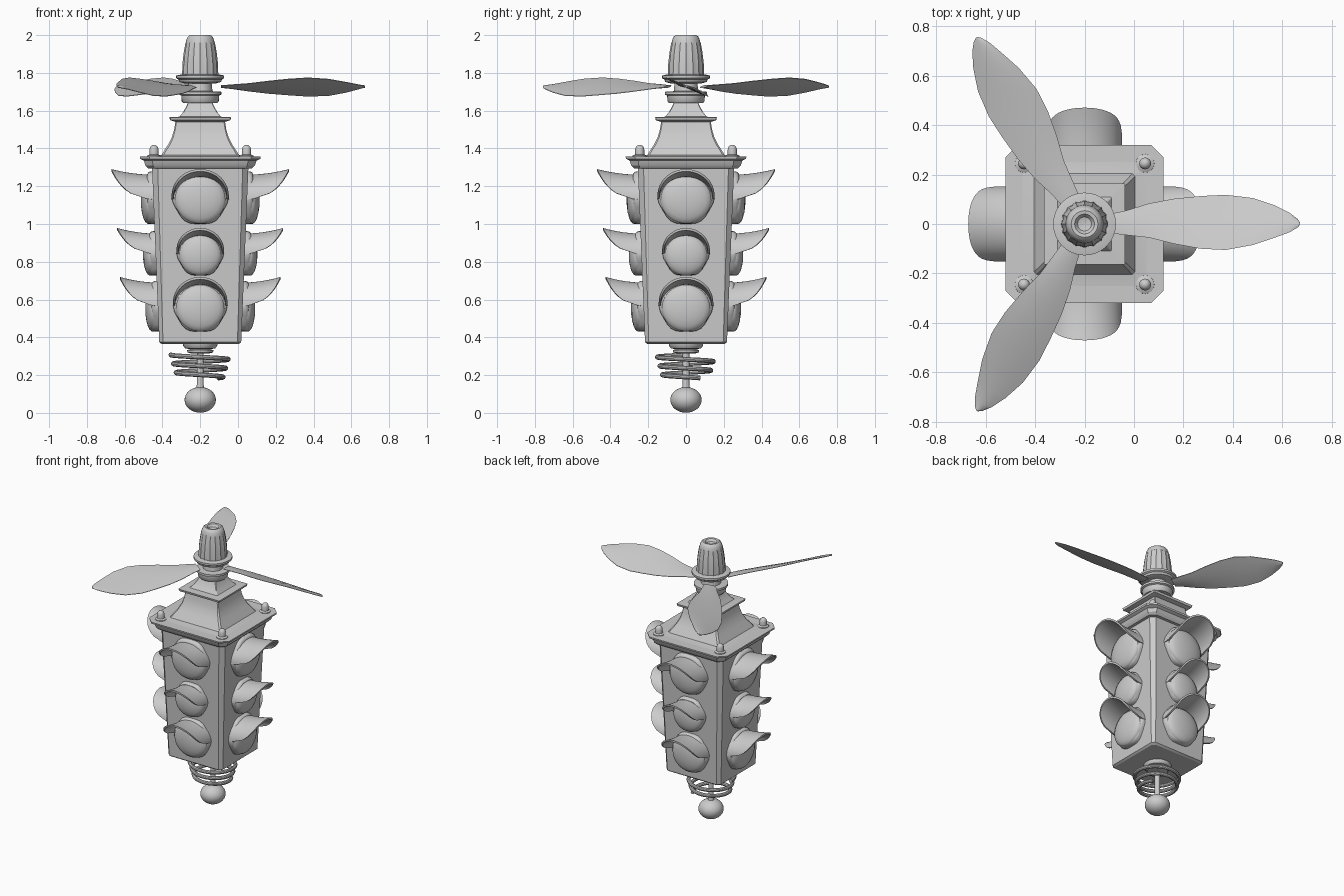
import bpy, bmesh, math
from math import sin, cos, pi, radians
from mathutils import Matrix

if "Cube" in bpy.data.objects:
    bpy.data.objects.remove(bpy.data.objects["Cube"])

CX = -0.2  # axis of the lantern body
grey = bpy.data.materials.new("light grey")
grey.diffuse_color = (0.6, 0.6, 0.6, 1)
grey.use_nodes = True
grey.node_tree.nodes["Principled BSDF"].inputs["Base Color"].default_value = grey.diffuse_color


def add_object(name, mesh, turn=0.0):
    ob = bpy.data.objects.new(name, mesh)
    bpy.context.collection.objects.link(ob)
    ob.matrix_world = Matrix.Translation((CX, 0, 0)) @ Matrix.Rotation(turn, 4, 'Z')
    return ob


def smooth(ob, angle=35):
    bpy.ops.object.select_all(action='DESELECT')
    ob.select_set(True)
    bpy.context.view_layer.objects.active = ob
    bpy.ops.object.shade_smooth_by_angle(angle=radians(angle))


def mesh_from_rings(name, rings, closed=True, caps=True):
    """Bridge successive rings of points into a skin."""
    bm = bmesh.new()
    rows = [[bm.verts.new(p) for p in ring] for ring in rings]
    n = len(rows[0])
    for a, b in zip(rows, rows[1:]):
        for i in range(n if closed else n - 1):
            j = (i + 1) % n
            bm.faces.new((a[i], a[j], b[j], b[i]))
    if caps:
        bm.faces.new(rows[0])
        bm.faces.new(rows[-1])
    bmesh.ops.recalc_face_normals(bm, faces=bm.faces)
    me = bpy.data.meshes.new(name)
    bm.to_mesh(me)
    bm.free()
    me.materials.append(grey)
    return me


def square_loft(name, profile):
    """profile: (z, half width, corner chamfer)"""
    rings = []
    for z, h, c in profile:
        k = h - c
        rings.append([(x, y, z) for x, y in ((h, -k), (h, k), (k, h), (-k, h),
                                             (-h, k), (-h, -k), (-k, -h), (k, -h))])
    ob = add_object(name, mesh_from_rings(name, rings))
    smooth(ob, 30)
    return ob


def lathe(name, profile, n=32, flute=0.0, at=(0, 0)):
    """profile: (z, radius); flute pulls in every other segment"""
    rings = [[(at[0] + r * (1 - flute * (i % 2)) * cos(2 * pi * i / n),
               at[1] + r * (1 - flute * (i % 2)) * sin(2 * pi * i / n), z)
              for i in range(n)] for z, r in profile]
    ob = add_object(name, mesh_from_rings(name, rings))
    smooth(ob)
    return ob


# Tapered housing, cornice and roof
square_loft("housing", [(0.365, 0.205, 0.02), (0.375, 0.217, 0.02), (1.30, 0.255, 0.03)])
square_loft("cornice", [(1.295, 0.275, 0.035), (1.31, 0.29, 0.04), (1.335, 0.298, 0.045),
                        (1.345, 0.318, 0.05), (1.357, 0.32, 0.05)])
square_loft("roof", [(1.352, 0.305, 0.045), (1.358, 0.24, 0.02), (1.365, 0.205, 0.012),
                     (1.39, 0.19, 0.01), (1.42, 0.17, 0.01), (1.46, 0.15, 0.008),
                     (1.50, 0.138, 0.006), (1.55, 0.13, 0.006)])
square_loft("upper_eave", [(1.54, 0.13, 0.004), (1.55, 0.16, 0.004), (1.565, 0.164, 0.004),
                           (1.568, 0.11, 0.004), (1.59, 0.092, 0.004), (1.62, 0.075, 0.004),
                           (1.65, 0.062, 0.004)])

# Rotor hub, ring and fluted knob
lathe("hub", [(1.64, 0.09), (1.65, 0.098), (1.68, 0.1), (1.685, 0.112), (1.70, 0.112),
              (1.703, 0.065), (1.75, 0.06)])
lathe("knob_ring", [(1.745, 0.085), (1.752, 0.11), (1.765, 0.115), (1.772, 0.127),
                    (1.786, 0.127), (1.792, 0.1)])
lathe("knob", [(1.785, 0.096), (1.85, 0.094), (1.91, 0.087), (1.96, 0.078)], 32, 0.05)
lathe("knob_top", [(1.955, 0.077), (1.975, 0.073), (1.992, 0.065), (2.0, 0.054),
                   (1.998, 0.04), (1.982, 0.028), (1.978, 0.01)])

# Propeller blades: (radius, lower edge, upper edge, twist slope)
stations = [(0.11, -0.038, 0.042, 0.12), (0.17, -0.045, 0.055, 0.22),
            (0.26, -0.055, 0.083, 0.30), (0.36, -0.08, 0.102, 0.36),
            (0.47, -0.10, 0.113, 0.40), (0.57, -0.105, 0.118, 0.44),
            (0.68, -0.085, 0.105, 0.46), (0.77, -0.055, 0.075, 0.42),
            (0.83, -0.033, 0.045, 0.35), (0.862, -0.014, 0.02, 0.3), (0.872, -0.003, 0.005, 0.2)]
rings = []
for r, lo, hi, slope in stations:
    across = [lo + (hi - lo) * t / 6 for t in range(7)]
    skin = [(r, y, 1.728 - slope * y) for y in across]
    thick = [0.005 * (1 - (t / 3 - 1) ** 2) + 0.0015 for t in range(7)]
    rings.append([(x, y, z + d) for (x, y, z), d in zip(skin, thick)] +
                 [(x, y, z - d) for (x, y, z), d in reversed(list(zip(skin, thick)))])
blade = mesh_from_rings("propeller_blade", rings)
for i in range(3):
    smooth(add_object("propeller_blade", blade, i * 2 * pi / 3), 40)

# Corner studs on the cornice
for sx in (-1, 1):
    for sy in (-1, 1):
        lathe("corner_stud", [(1.35, 0.038), (1.362, 0.037), (1.368, 0.024), (1.395, 0.024),
                              (1.408, 0.02), (1.416, 0.012), (1.419, 0.003)],
              16, at=(0.245 * sx, 0.245 * sy))

# Signal lamps: (centre height, half width, half height, visor base, visor reach)
lamps = [(1.14, 0.15, 0.148, 1.13, 0.222),
         (0.845, 0.125, 0.125, 0.84, 0.203),
         (0.565, 0.143, 0.143, 0.565, 0.200)]
N = 32
for zc, w, h, zv, reach in lamps:
    face = 0.217 + 0.038 * (zc - 0.37) / 0.93

    # lobed back plate
    def plate_ring(out, s):
        pts = []
        for i in range(N):
            a = 2 * pi * i / N
            k = s * (0.97 + 0.03 * cos(6 * a))
            pts.append((w * k * cos(a), -(face + out), zc + h * k * sin(a)))
        return pts
    plate = mesh_from_rings("lamp_plate", [plate_ring(o, s) for o, s in
                            ((-0.02, 1), (0.012, 1), (0.024, 0.97), (0.032, 0.9))])

    # domed lens
    lens = mesh_from_rings("lamp_lens", [
        [(0.9 * w * s * cos(2 * pi * i / N), -(face + o), zc - 0.01 + 0.87 * h * s * sin(2 * pi * i / N))
         for i in range(N)]
        for o, s in ((0, 1), (0.03, 1), (0.042, 0.93), (0.052, 0.78), (0.06, 0.55), (0.065, 0.28),
                     (0.066, 0.04))])

    # flared visor shell, longer at the crown than at its sides
    def visor_ring(s, d):
        pts = []
        for i in range(25):
            a = pi * i / 24
            depth = reach * max(sin(a), 0.004) ** 0.3
            lift = 0.03 * s * s * (depth / reach)
            pts.append(((w + 0.002 - d) * cos(a), -(face - 0.012 + s * (depth + 0.012)),
                        zv + (0.87 * w - d) * sin(a) + lift))
        return pts
    steps = [t / 8 for t in range(9)]
    outer = [visor_ring(s, 0) for s in steps]
    inner = [visor_ring(s, 0.012) for s in reversed(steps)]
    visor = mesh_from_rings("lamp_visor", outer + inner + outer[:1], closed=False, caps=False)
    bm = bmesh.new()
    bm.from_mesh(visor)
    bmesh.ops.remove_doubles(bm, verts=bm.verts, dist=1e-5)
    bmesh.ops.holes_fill(bm, edges=bm.edges)
    bmesh.ops.recalc_face_normals(bm, faces=bm.faces)
    bm.to_mesh(visor)
    bm.free()

    for me in (plate, lens, visor):
        for q in range(4):
            smooth(add_object(me.name, me, q * pi / 2), 40)

# Bottom collar, rod and ball
lathe("collar", [(0.315, 0.05), (0.32, 0.068), (0.332, 0.07), (0.337, 0.055), (0.342, 0.08),
                 (0.355, 0.09), (0.37, 0.092)])
lathe("rod", [(0.11, 0.024), (0.15, 0.018), (0.32, 0.018), (0.325, 0.03)], 16)
lathe("ball", [(0.069 - 0.068 * cos(pi * t / 16), 0.083 * max(sin(pi * t / 16), 0.01))
               for t in range(17)])

# Coil spring around the rod
rings = []
for i in range(121):
    t = i / 120
    a = pi + 2 * pi * 2.6 * t
    R = 0.155 - 0.035 * t
    z = 0.307 - 0.122 * t
    rings.append([((R + 0.013 * cos(b)) * cos(a), (R + 0.013 * cos(b)) * sin(a), z + 0.013 * sin(b))
                  for b in (2 * pi * k / 10 for k in range(10))])
smooth(add_object("spring", mesh_from_rings("spring", rings)))
